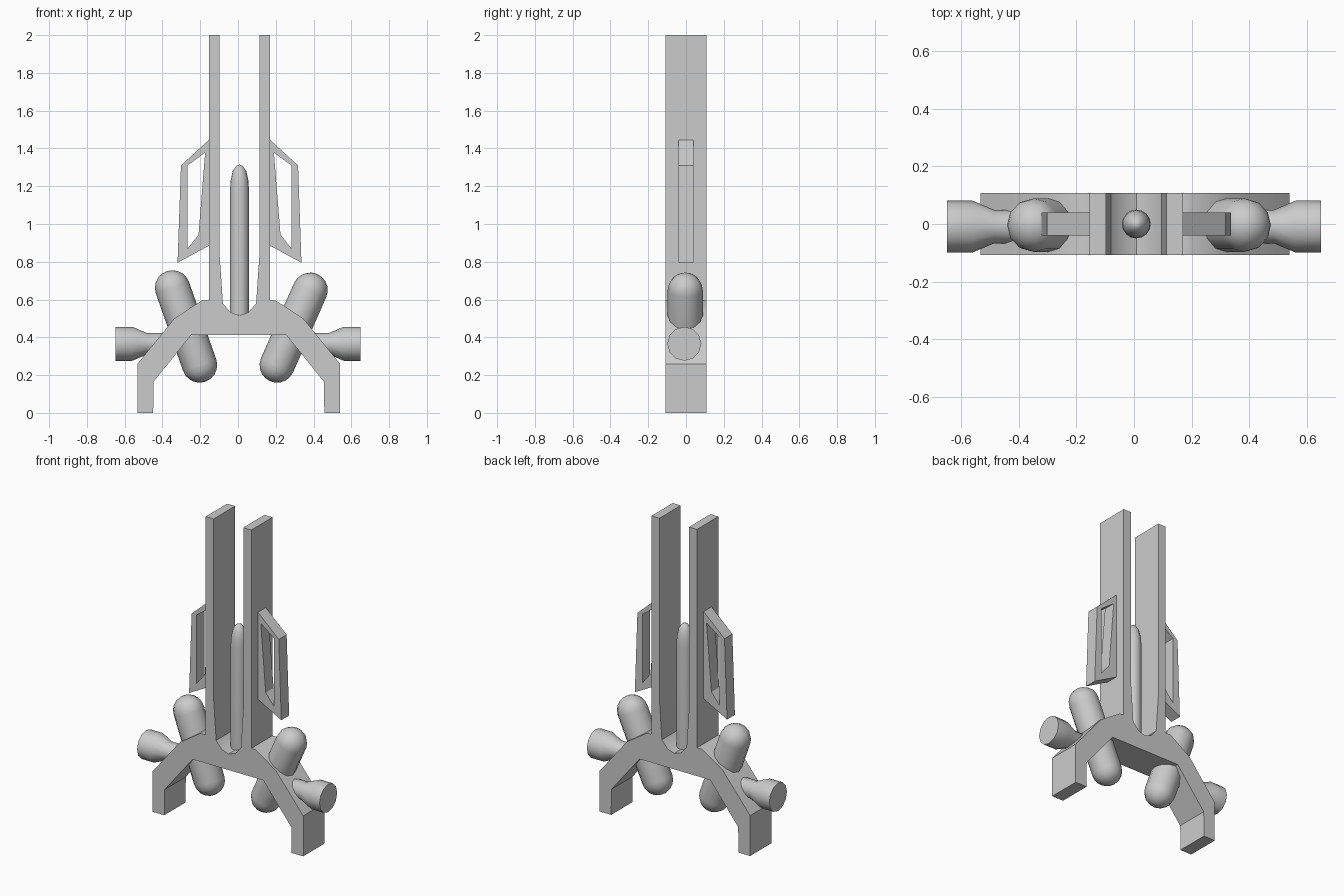
import bpy, bmesh, math
from mathutils import Vector

if "Cube" in bpy.data.objects:
    bpy.data.objects.remove(bpy.data.objects["Cube"])

CX = 0.008  # symmetry line of the tower


def finish(bm, name, angle):
    bmesh.ops.remove_doubles(bm, verts=bm.verts, dist=1e-5)
    bmesh.ops.recalc_face_normals(bm, faces=bm.faces)
    me = bpy.data.meshes.new(name)
    bm.to_mesh(me)
    bm.free()
    ob = bpy.data.objects.new(name, me)
    bpy.context.collection.objects.link(ob)
    bpy.ops.object.select_all(action='DESELECT')
    ob.select_set(True)
    bpy.context.view_layer.objects.active = ob
    bpy.ops.object.shade_smooth_by_angle(angle=math.radians(angle))
    return ob


def prism(name, loops, half, angle=30):
    """Extrude an x-z outline (or an outline with a matching hole) along y."""
    bm = bmesh.new()
    sides = [[[bm.verts.new((x, y, z)) for x, z in lp] for lp in loops] for y in (-half, half)]
    n = len(loops[0])
    for s in sides:
        if len(s) == 1:
            bm.faces.new(s[0])
        else:
            for i in range(n):
                j = (i + 1) % n
                bm.faces.new((s[0][i], s[0][j], s[1][j], s[1][i]))
    for f, b in zip(*sides):
        for i in range(n):
            j = (i + 1) % n
            bm.faces.new((f[i], f[j], b[j], b[i]))
    return finish(bm, name, angle)


def lathe(name, profile, base, direction, segs=12, angle=40):
    """Revolve (radius, height) points about an axis starting at base."""
    bm = bmesh.new()
    vs = [bm.verts.new((r, 0, h)) for r, h in profile]
    es = [bm.edges.new(p) for p in zip(vs, vs[1:])]
    bmesh.ops.spin(bm, geom=vs + es, cent=(0, 0, 0), axis=(0, 0, 1),
                   angle=2 * math.pi, steps=segs)
    ob = finish(bm, name, angle)
    ob.location = base
    ob.rotation_mode = 'QUATERNION'
    ob.rotation_quaternion = Vector(direction).to_track_quat('Z', 'Y')
    return ob


# main frame: arched legs and two tall rails with a rounded slot between
right_half = [(0.255, 0.413), (0.455, 0.165), (0.457, 0), (0.54, 0), (0.54, 0.26),
              (0.345, 0.50), (0.20, 0.595), (0.17, 0.595), (0.17, 2.0), (0.113, 2.0),
              (0.113, 0.83), (0.096, 0.58), (0.055, 0.532)]
left_half = [(2 * CX - 0.008 - x if x > 0.19 else 2 * CX - x, z) for x, z in reversed(right_half)]
prism("main_frame", [right_half + [(CX, 0.516)] + left_half], 0.108, 35)

# open side brackets on the rails
outer = [(0.162, 1.445), (0.31, 1.31), (0.328, 0.795), (0.162, 0.885)]
inner = [(0.182, 1.378), (0.275, 1.31), (0.275, 0.87), (0.217, 0.943)]
for side, s in (("left", -1), ("right", 1)):
    prism(side + "_bracket", [[(CX + s * x, z) for x, z in lp] for lp in (outer, inner)], 0.04)

# central rocket-shaped rod
lathe("center_rod", [(0, 0), (0.05, 0), (0.05, 0.66), (0.047, 0.71), (0.036, 0.76),
                     (0.018, 0.787), (0, 0.795)], (CX, 0, 0.52), (0, 0, 1), 16)

# slanted round-ended tanks through the arch
R = 0.093
for name, lo, hi in (("left_tank", (-0.203, 0.253), (-0.347, 0.662)),
                     ("right_tank", (0.207, 0.253), (0.382, 0.650))):
    a, b = Vector((lo[0], -0.004, lo[1])), Vector((hi[0], -0.004, hi[1]))
    length = (b - a).length
    arc = [i * math.pi / 10 for i in range(6)]
    prof = [(R * math.sin(t), -R * math.cos(t)) for t in arc]
    prof += [(R * math.cos(t), length + R * math.sin(t)) for t in arc]
    lathe(name, prof, a, b - a)

# flared nozzles pointing out to the sides
for side, s in (("left", -1), ("right", 1)):
    lathe(side + "_nozzle", [(0, 0), (0.058, 0), (0.058, 0.115), (0.09, 0.19), (0.09, 0.279), (0, 0.279)],
          (s * 0.37, -0.009, 0.366), (s, 0, 0))
